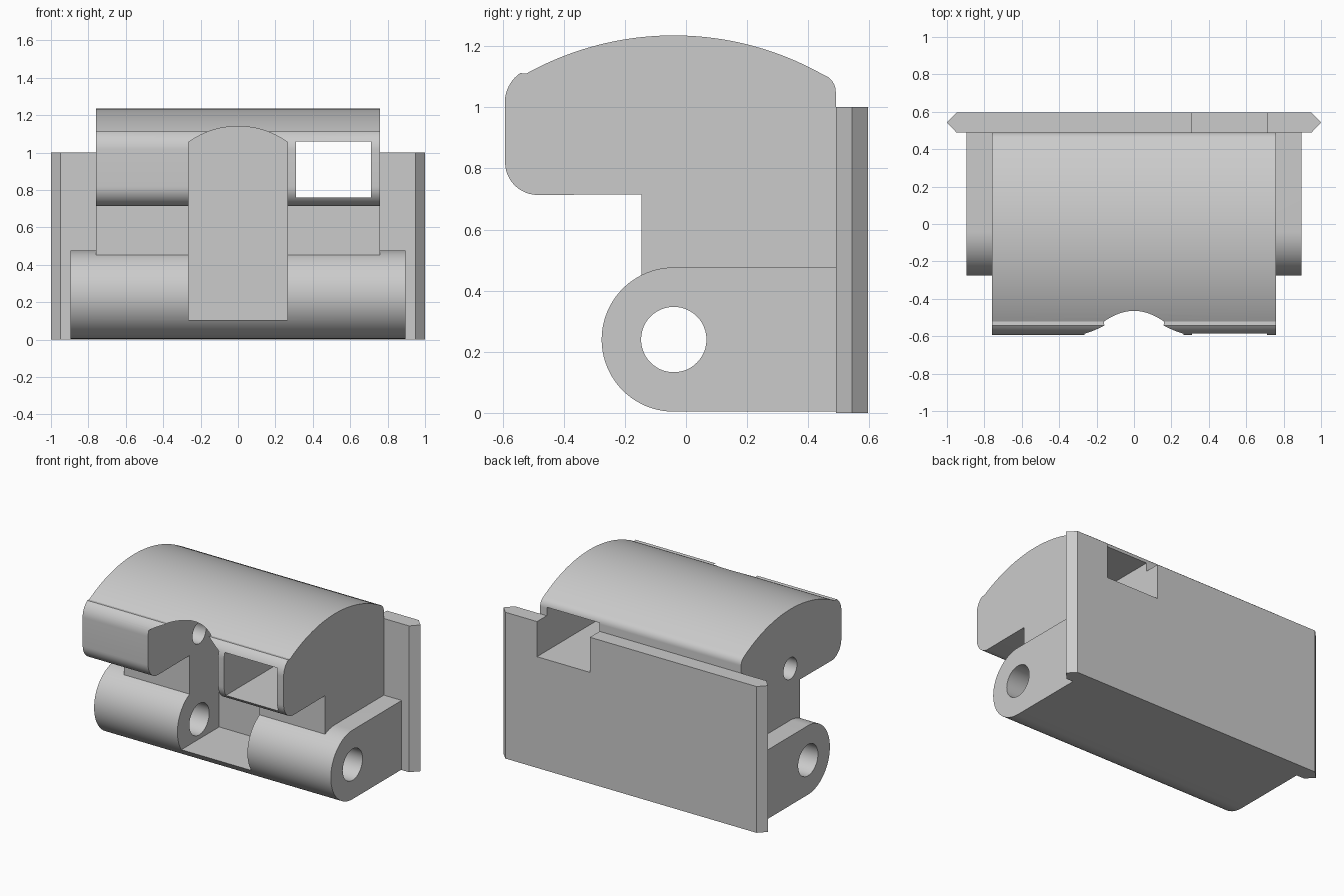
import bpy, bmesh, math
from mathutils import Matrix

default = bpy.data.objects.get("Cube")
if default:
    bpy.data.objects.remove(default, do_unlink=True)

grey = bpy.data.materials.new("plain grey")
grey.use_nodes = True
colour = (0.6, 0.6, 0.6, 1)
grey.diffuse_color = colour
grey.node_tree.nodes["Principled BSDF"].inputs["Base Color"].default_value = colour

PIVOT = (-0.04, 0.24)
TOP_R = 0.995


def arc(c, r, start, end, n):
    """Points on an arc, in degrees."""
    angles = [math.radians(start + (end - start) * i / n) for i in range(n + 1)]
    return [(c[0] + r * math.cos(a), c[1] + r * math.sin(a)) for a in angles]


def prism(name, points, axis, low, high):
    """Extrude a 2D profile along one axis; x: (y,z), y: (x,z), z: (x,y)."""
    place = {"x": lambda p: (low, p[0], p[1]),
             "y": lambda p: (p[0], low, p[1]),
             "z": lambda p: (p[0], p[1], low)}[axis]
    bm = bmesh.new()
    face = bm.faces.new([bm.verts.new(place(p)) for p in points])
    out = bmesh.ops.extrude_face_region(bm, geom=[face])
    move = [high - low if a == axis else 0 for a in "xyz"]
    bmesh.ops.translate(bm, vec=move,
                        verts=[v for v in out["geom"] if isinstance(v, bmesh.types.BMVert)])
    bmesh.ops.recalc_face_normals(bm, faces=bm.faces)
    mesh = bpy.data.meshes.new(name)
    bm.to_mesh(mesh)
    bm.free()
    mesh.materials.append(grey)
    obj = bpy.data.objects.new(name, mesh)
    bpy.context.collection.objects.link(obj)
    return obj


def box(name, x0, x1, y0, y1, z0, z1):
    return prism(name, [(x0, z0), (x1, z0), (x1, z1), (x0, z1)], "y", y0, y1)


def cut(obj, cutters):
    """Subtract the cutters and bake the result."""
    for cutter in cutters:
        cutter.hide_render = True
        mod = obj.modifiers.new("cut", "BOOLEAN")
        mod.operation, mod.solver, mod.object = "DIFFERENCE", "EXACT", cutter
    deps = bpy.context.evaluated_depsgraph_get()
    mesh = bpy.data.meshes.new_from_object(obj.evaluated_get(deps))
    obj.modifiers.clear()
    obj.data = mesh


# Domed head with its overhanging nose and neck
crown = arc(PIVOT, TOP_R, 60.5, 119, 40)
head = prism("domed_head",
             [(-0.145, 0.43), (0.49, 0.43)]
             + arc((0.43, 1.05), 0.06, 0, 55, 8)
             + crown
             + arc((-0.475, 1.015), 0.118, 125, 180, 10)
             + arc((-0.485, 0.82), 0.107, 180, 270, 12)
             + [(-0.145, 0.715)],
             "x", -0.76, 0.76)

# Round-nosed hinge block
hinge = prism("hinge_block",
              arc(PIVOT, 0.236, 90, 270, 40) + [(0.49, 0.004), (0.49, 0.476)],
              "x", -0.895, 0.895)

# Back plate with pointed side edges
plate = prism("back_plate",
              [(-1, 0.543), (-0.95, 0.49), (0.95, 0.49),
               (1, 0.543), (0.95, 0.595), (-0.95, 0.595)], "z", 0, 1)

# Cutters: arched centre slot, window, pivot bore and pin hole
slot_half, slot_r = 0.265, 0.455
spread = math.degrees(math.asin(slot_half / slot_r))
slot = prism("slot_cutter",
             [(-slot_half, 0.105), (slot_half, 0.105)]
             + arc((0, 1.14 - slot_r), slot_r, 90 - spread, 90 + spread, 24),
             "y", -0.8, 0.175)
window = box("window_cutter", 0.31, 0.71, -0.8, 0.8, 0.76, 1.058)
bore = prism("bore_cutter", arc(PIVOT, 0.107, 0, 352.5, 47), "x", -1.2, 1.2)
pin = prism("pin_cutter", arc((-0.04, 0.83), 0.073, 0, 350, 35), "x", -1.2, 0)

cut(head, [slot, window, bore, pin])
cut(hinge, [slot, bore])
cut(plate, [window])
for helper in (slot, window, bore, pin):
    bpy.data.objects.remove(helper, do_unlink=True)

# Smooth the curves, keep the edges crisp
bpy.ops.object.select_all(action="DESELECT")
for part in (head, hinge, plate):
    part.select_set(True)
bpy.context.view_layer.objects.active = head
bpy.ops.object.shade_smooth_by_angle(angle=math.radians(25))
